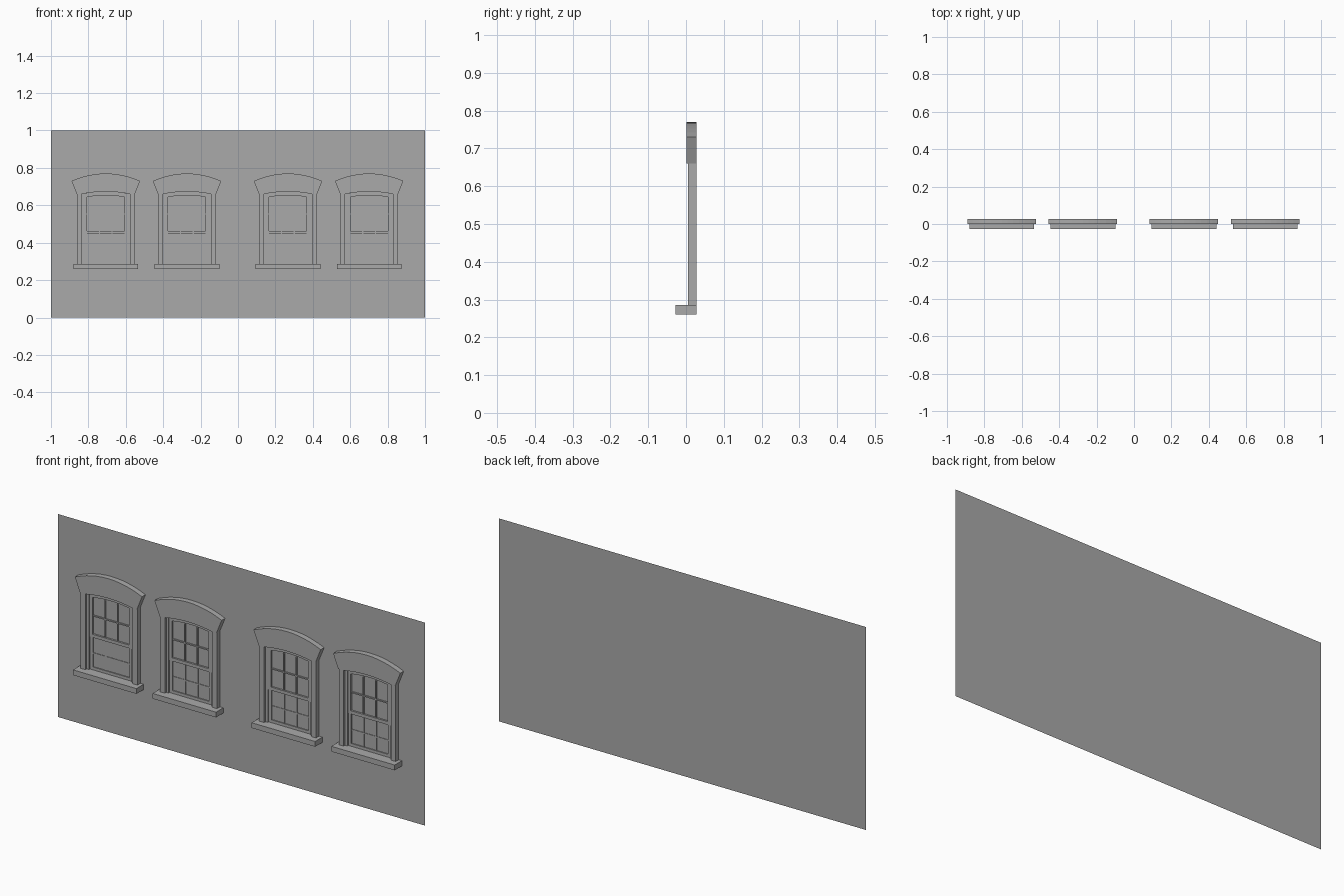
import bpy
import bmesh

cube = bpy.data.objects.get("Cube")
if cube:
    bpy.data.objects.remove(cube, do_unlink=True)

stone = bpy.data.materials.new("plain_grey")
stone.use_nodes = True
GREY = (0.4, 0.4, 0.4, 1)
stone.diffuse_color = GREY
stone.node_tree.nodes["Principled BSDF"].inputs["Base Color"].default_value = GREY

WALL_Y = 0.028
CENTRES = (-0.707, -0.273, 0.267, 0.701)


def make_object(name, bm):
    mesh = bpy.data.meshes.new(name)
    bm.to_mesh(mesh)
    bm.free()
    mesh.materials.append(stone)
    obj = bpy.data.objects.new(name, mesh)
    bpy.context.collection.objects.link(obj)
    return obj


def prism(bm, profile, front):
    """Extrude an x-z outline from the given front depth back to the wall."""
    a = [bm.verts.new((x, front, z)) for x, z in profile]
    b = [bm.verts.new((x, WALL_Y, z)) for x, z in profile]
    n = len(a)
    faces = [bm.faces.new(a), bm.faces.new(b[::-1])]
    for i in range(n):
        j = (i + 1) % n
        faces.append(bm.faces.new((a[i], b[i], b[j], a[j])))
    bmesh.ops.recalc_face_normals(bm, faces=faces)


def bar(bm, x0, x1, z0, z1, front):
    prism(bm, [(x0, z0), (x1, z0), (x1, z1), (x0, z1)], front)


def arc(cx, half, spring, rise, steps=12):
    """Shallow arch from left to right."""
    ts = [2 * i / steps - 1 for i in range(steps + 1)]
    return [(cx + t * half, spring + rise * (1 - t * t)) for t in ts]


def arched_band(bm, low, high, front):
    prism(bm, low + high[::-1], front)


def sash(bm, cx, z0, z1, front, glazing_front):
    """Stiles and a three by two grid of glazing bars."""
    for s in (-1, 1):
        x0, x1 = sorted((cx + s * 0.1, cx + s * 0.116))
        bar(bm, x0, x1, z0, z1, front)
        x = cx + s * 0.034
        bar(bm, x - 0.003, x + 0.003, z0, z1, glazing_front)
    mid = (z0 + z1) / 2
    bar(bm, cx - 0.1, cx + 0.1, mid - 0.003, mid + 0.003, glazing_front)


# Wall: a single thin sheet
bm = bmesh.new()
corners = [(-1, 0), (1, 0), (1, 1), (-1, 1)]
bm.faces.new([bm.verts.new((x, WALL_Y, z)) for x, z in corners])
make_object("wall", bm)

for i, cx in enumerate(CENTRES, 1):
    # Projecting sill
    bm = bmesh.new()
    bar(bm, cx - 0.173, cx + 0.173, 0.26, 0.286, -0.028)
    make_object(f"window_sill_{i}", bm)

    # Arched hood with splayed ends
    bm = bmesh.new()
    low = [(cx - 0.155, 0.66)] + arc(cx, 0.129, 0.66, 0.013) + [(cx + 0.155, 0.66)]
    arched_band(bm, low, arc(cx, 0.183, 0.73, 0.04), 0.001)
    make_object(f"arched_hood_{i}", bm)

    # Side jambs and the slimmer stops inside them
    bm = bmesh.new()
    for s in (-1, 1):
        x0, x1 = sorted((cx + s * 0.129, cx + s * 0.155))
        bar(bm, x0, x1, 0.286, 0.66, 0.005)
        x0, x1 = sorted((cx + s * 0.116, cx + s * 0.129))
        bar(bm, x0, x1, 0.286, 0.662, 0.016)
    make_object(f"window_jambs_{i}", bm)

    # Upper sash with arched head and meeting rail
    bm = bmesh.new()
    sash(bm, cx, 0.46, 0.645, 0.019, 0.022)
    arched_band(bm, arc(cx, 0.116, 0.641, 0.012), arc(cx, 0.116, 0.662, 0.012), 0.019)
    bar(bm, cx - 0.116, cx + 0.116, 0.447, 0.463, 0.019)
    make_object(f"upper_sash_{i}", bm)

    # Lower sash set further back
    bm = bmesh.new()
    sash(bm, cx, 0.286, 0.447, 0.023, 0.0255)
    bar(bm, cx - 0.1, cx + 0.1, 0.286, 0.3, 0.023)
    make_object(f"lower_sash_{i}", bm)
